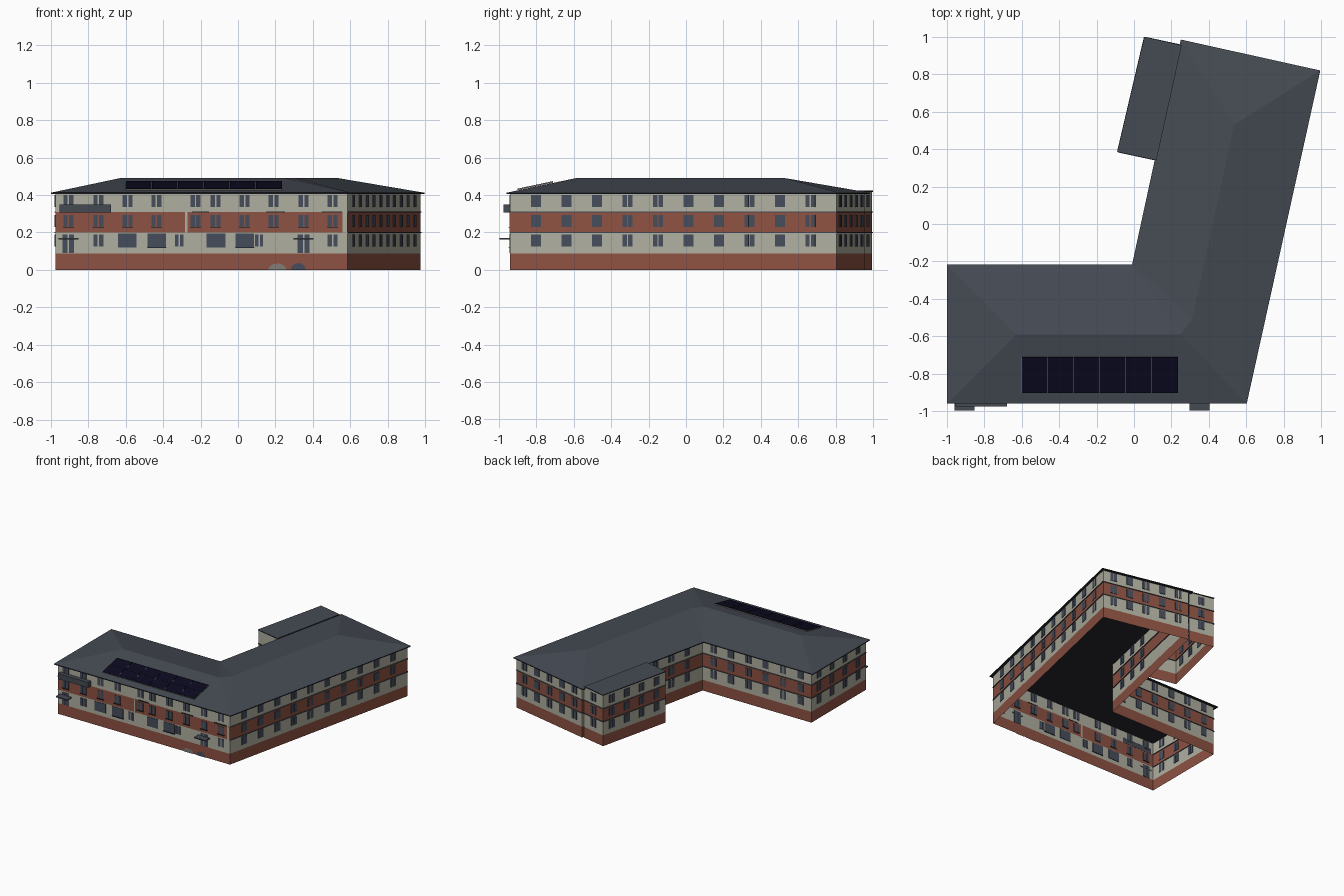
import bpy, bmesh
from math import cos, sin, pi
from mathutils import Vector

cube = bpy.data.objects.get("Cube")
if cube:
    bpy.data.objects.remove(cube, do_unlink=True)


def material(name, rgb):
    m = bpy.data.materials.new(name)
    m.use_nodes = True
    m.diffuse_color = (*rgb, 1)
    m.node_tree.nodes["Principled BSDF"].inputs["Base Color"].default_value = (*rgb, 1)
    return m


cream = material("cream_render", (0.43, 0.43, 0.35))
brick = material("red_brick", (0.27, 0.085, 0.056))
slate = material("roof_slate", (0.060, 0.070, 0.088))
glass = material("window_glass", (0.062, 0.075, 0.105))
dark = material("dark_trim", (0.02, 0.022, 0.028))
solar = material("solar_cell", (0.003, 0.003, 0.014))
grey = material("warm_grey", (0.22, 0.20, 0.18))


def finish(name, bm, *mats):
    me = bpy.data.meshes.new(name)
    bm.to_mesh(me)
    bm.free()
    for m in mats:
        me.materials.append(m)
    ob = bpy.data.objects.new(name, me)
    bpy.context.collection.objects.link(ob)
    return ob


def add_box(bm, centre, along, up, size):
    """Box whose sides follow the wall direction, the outward normal and up."""
    out = along.cross(up)
    v = [bm.verts.new(centre + along * size[0] * i / 2 + out * size[1] * j / 2 + up * size[2] * k / 2)
         for k in (-1, 1) for i, j in ((-1, -1), (1, -1), (1, 1), (-1, 1))]
    fs = [bm.faces.new(v[:4]), bm.faces.new(v[4:])]
    fs += [bm.faces.new((v[i], v[(i + 1) % 4], v[4 + (i + 1) % 4], v[4 + i])) for i in range(4)]
    bmesh.ops.recalc_face_normals(bm, faces=fs)


X, Z = Vector((1, 0, 0)), Vector((0, 0, 1))


def boxes(name, mat, items):
    bm = bmesh.new()
    for c, s in items:
        add_box(bm, Vector(c), X, Z, s)
    return finish(name, bm, mat)


# Footprints, anticlockwise
main = [(-0.975, -0.94), (0.585, -0.94), (0.975, 0.805), (0.272, 0.958), (0.013, -0.235), (-0.975, -0.235)]
annex = [(0.262, 0.95), (0.058, 0.994), (-0.084, 0.388), (0.14, 0.34)]
bands = [0, 0.088, 0.2, 0.308, 0.41]


# Banded walls: brick and cream alternate by storey
def walls(name, pts, closed, top):
    bm = bmesh.new()
    levels = bands[:-1] + [top]
    rings = [[bm.verts.new((x, y, z)) for x, y in pts] for z in levels]
    n = len(pts)
    for k in range(4):
        for i in range(n if closed else n - 1):
            j = (i + 1) % n
            f = bm.faces.new((rings[k][i], rings[k][j], rings[k + 1][j], rings[k + 1][i]))
            f.material_index = k % 2
    return finish(name, bm, brick, cream)


walls("main_walls", main, True, 0.41)
walls("annex_walls", annex, False, 0.418)


# Hipped roof with a thin fascia and flat soffit
def roof(name, eaves, ridge, faces, z0, z1, ztop):
    bm = bmesh.new()
    low = [bm.verts.new((x, y, z0)) for x, y in eaves]
    rim = [bm.verts.new((x, y, z1)) for x, y in eaves]
    v = rim + [bm.verts.new((x, y, ztop)) for x, y in ridge]
    for f in faces:
        bm.faces.new([v[i] for i in f])
    n = len(eaves)
    edge = [bm.faces.new(list(reversed(low)))]
    edge += [bm.faces.new((low[i], low[(i + 1) % n], rim[(i + 1) % n], rim[i])) for i in range(n)]
    for f in edge:
        f.material_index = 1
    return finish(name, bm, slate, dark)


roof("hipped_roof",
     [(-1, -0.96), (0.602, -0.96), (0.995, 0.82), (0.25, 0.985), (-0.01, -0.215), (-1, -0.215)],
     [(-0.63, -0.59), (0.25, -0.59), (0.31, -0.51), (0.535, 0.53)],
     [(0, 1, 7, 6), (1, 8, 7), (1, 2, 9, 8), (2, 3, 9), (3, 4, 8, 9), (4, 7, 8), (4, 5, 6, 7), (5, 0, 6)],
     0.405, 0.412, 0.49)
roof("annex_roof", [(0.255, 0.955), (0.055, 1.0), (-0.09, 0.385), (0.12, 0.34)], [], [(0, 1, 2, 3)],
     0.416, 0.423, 0.423)


# Windows, placed by distance fraction along a wall
def windows(name, a, b, fracs, levels, paired, width=0.054):
    a, b = Vector((*a, 0)), Vector((*b, 0))
    along = (b - a).normalized()
    bm = bmesh.new()
    for i, t in enumerate(fracs):
        for z0, z1 in levels:
            c = a.lerp(b, t) + Z * (z0 + z1) / 2
            if paired(i):
                for s in (-1, 1):
                    add_box(bm, c + along * s * (width / 4 + 0.002), along, Z, (width / 2 - 0.004, 0.008, z1 - z0))
            else:
                add_box(bm, c, along, Z, (width, 0.008, z1 - z0))
    finish(name, bm, glass)


def even(n, margin=0.08):
    return [margin + (1 - 2 * margin) * i / (n - 1) for i in range(n)]


floors = [(0.125, 0.19), (0.228, 0.293), (0.335, 0.4)]
front_x = [-0.906, -0.746, -0.59, -0.436, -0.227, -0.12, 0.035, 0.19, 0.35, 0.505]
front_fr = [(x + 0.975) / 1.56 for x in front_x]
yes = lambda i: True
windows("front_windows", main[0], main[1], front_fr, floors[1:], yes)
windows("front_ground_windows", main[0], main[1], [front_fr[1], front_fr[9]], floors[:1], yes)
windows("front_doors", main[0], main[1], [front_fr[0], front_fr[8]], [(0.09, 0.19)], yes, 0.062)
windows("front_narrow_windows", main[0], main[1], [0.424, 0.697], floors[:1], yes, 0.044)
windows("shop_windows", main[0], main[1], [0.246, 0.347, 0.55, 0.648], [(0.12, 0.195)], lambda i: False, 0.1)
windows("right_windows", main[1], main[2], even(10, 0.08), floors, lambda i: i in (3, 4, 7, 9))
windows("back_windows", main[2], main[3], even(5, 0.12), floors, lambda i: i % 2 == 0)
windows("wing_court_windows", main[3], main[4], [0.61, 0.74, 0.87], floors, yes)
windows("court_windows", main[4], main[5], even(6, 0.1), floors, lambda i: i % 2 == 0)
windows("left_windows", main[5], main[0], even(4, 0.14), floors, yes)
windows("annex_back_window", annex[0], annex[1], [0.5], floors, yes)
windows("annex_side_windows", annex[1], annex[2], even(4, 0.14), floors, lambda i: i % 2 == 0)

# String courses on every wall but the front
bm = bmesh.new()
for pts, skip in ((main + main[:1], 0), (annex, -1)):
    for i in range(len(pts) - 1):
        if i == skip:
            continue
        a, b = Vector((*pts[i], 0)), Vector((*pts[i + 1], 0))
        for z in bands[2:4]:
            add_box(bm, (a + b) / 2 + Z * z, (b - a).normalized(), Z, ((b - a).length, 0.012, 0.005))
finish("string_courses", bm, slate)

# Front details: cream strips, sign box, canopies, sills
boxes("cream_strips", cream, [((0.572, -0.94, 0.254), (0.026, 0.006, 0.108)), ((-0.277, -0.94, 0.254), (0.014, 0.006, 0.108))])
boxes("sign_box", slate, [((-0.817, -0.957, 0.328), (0.275, 0.036, 0.044))])
boxes("door_canopies", slate, [((x, -0.967, 0.166), (0.105, 0.06, 0.008)) for x in (-0.905, 0.35)])
boxes("front_sills", dark, [((x, -0.943, 0.225), (0.06, 0.012, 0.005)) for x in front_x]
      + [((x, -0.943, 0.118), (0.104, 0.012, 0.005)) for x in (-0.433, 0.036)]
      + [((x, -0.943, 0.309), (w, 0.01, 0.006)) for x, w in ((-0.2, 0.09), (0.2, 0.1), (0.5, 0.11))])

# Arched cellar openings
for name, mat, x, w, h in (("cellar_arch_left", grey, 0.21, 0.048, 0.034), ("cellar_arch_right", glass, 0.322, 0.04, 0.036)):
    bm = bmesh.new()
    bm.faces.new([bm.verts.new((x + w * cos(pi * i / 12), -0.944, h * sin(pi * i / 12))) for i in range(13)])
    finish(name, bm, mat)

# Solar array lying on the front slope
slope = Vector((0, 0.37, 0.078)).normalized()
normal = X.cross(slope)
base = Vector((-0.1825, -0.805, 0.445)) + normal * 0.004
bm = bmesh.new()
add_box(bm, base, X, slope, (0.835, 0.006, 0.195))
finish("solar_frame", bm, grey)
bm = bmesh.new()
for i in range(6):
    for j in (-1, 1):
        c = base + X * (i - 2.5) * 0.1392 + slope * j * 0.0487 + normal * 0.002
        add_box(bm, c, X, slope, (0.1365, 0.006, 0.0965))
finish("solar_panels", bm, solar)
